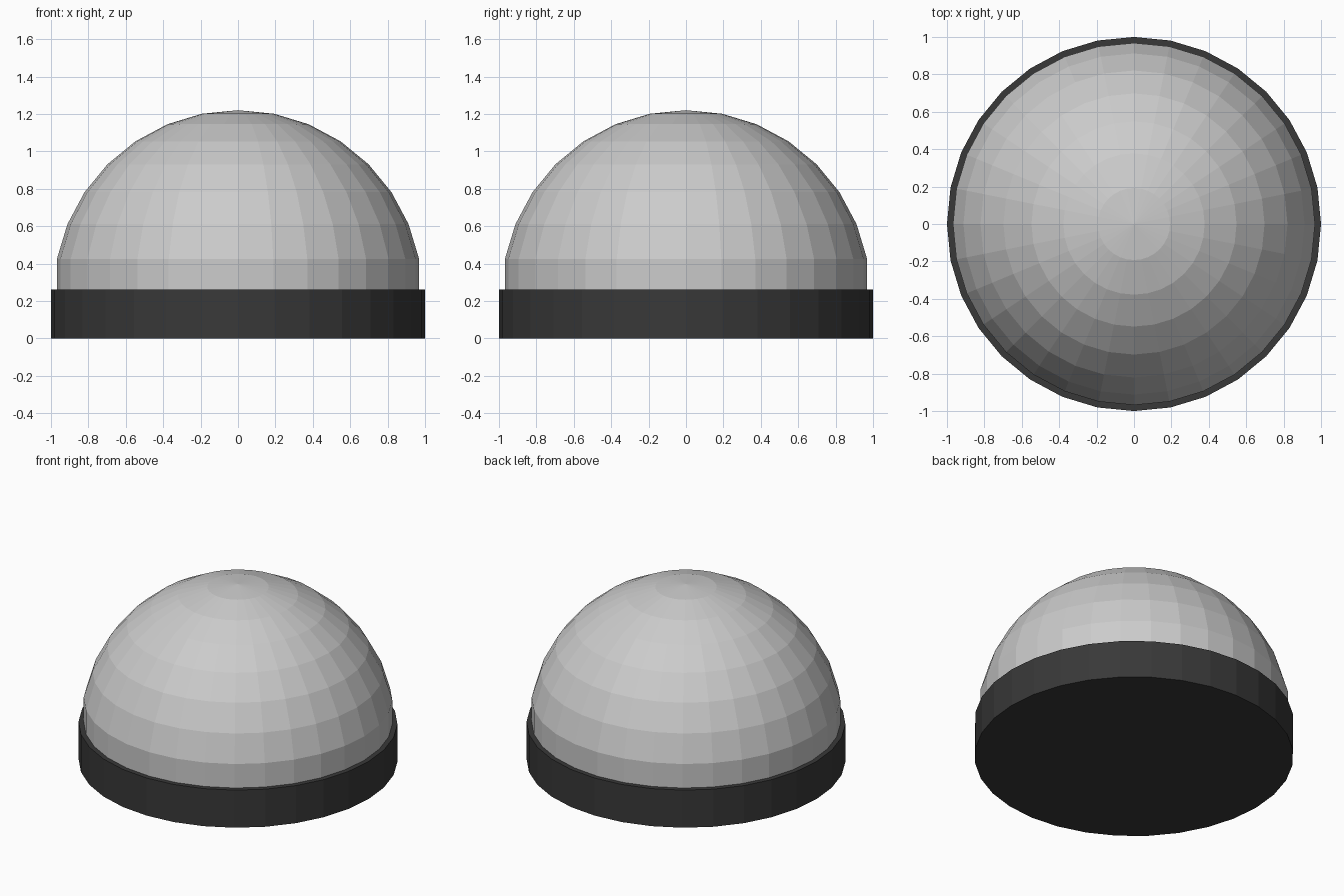
import bpy, bmesh, math

if "Cube" in bpy.data.objects:
    bpy.data.objects.remove(bpy.data.objects["Cube"])

SIDES = 32
BASE_H = 0.26
R = 0.987                 # dome radius
CENTRE_Z = 1.22 - R       # dome centre height

# Dark round base
bpy.ops.mesh.primitive_cylinder_add(vertices=SIDES, radius=1, depth=BASE_H,
                                    location=(0, 0, BASE_H / 2))
base = bpy.context.object
base.name = "base"
dark = bpy.data.materials.new("dark_grey")
dark.diffuse_color = (0.04, 0.04, 0.04, 1)
dark.use_nodes = True
dark.node_tree.nodes["Principled BSDF"].inputs["Base Color"].default_value = dark.diffuse_color
base.data.materials.append(dark)

# Dome profile: seven sphere rings below the apex, then a straight skirt
step = math.pi / 16
profile = [(R * math.sin(i * step), CENTRE_Z + R * math.cos(i * step)) for i in range(8)]
profile.append((profile[-1][0], BASE_H))

# Spin the profile into a faceted dome
bm = bmesh.new()
verts = [bm.verts.new((r, 0, z)) for r, z in profile]
edges = [bm.edges.new(pair) for pair in zip(verts, verts[1:])]
bmesh.ops.spin(bm, geom=verts + edges, cent=(0, 0, 0), axis=(0, 0, 1),
               angle=math.tau, steps=SIDES, use_duplicate=False)
bmesh.ops.remove_doubles(bm, verts=bm.verts, dist=0.0005)
bmesh.ops.recalc_face_normals(bm, faces=bm.faces)
mesh = bpy.data.meshes.new("dome")
bm.to_mesh(mesh)
bm.free()
dome = bpy.data.objects.new("dome", mesh)
bpy.context.collection.objects.link(dome)
